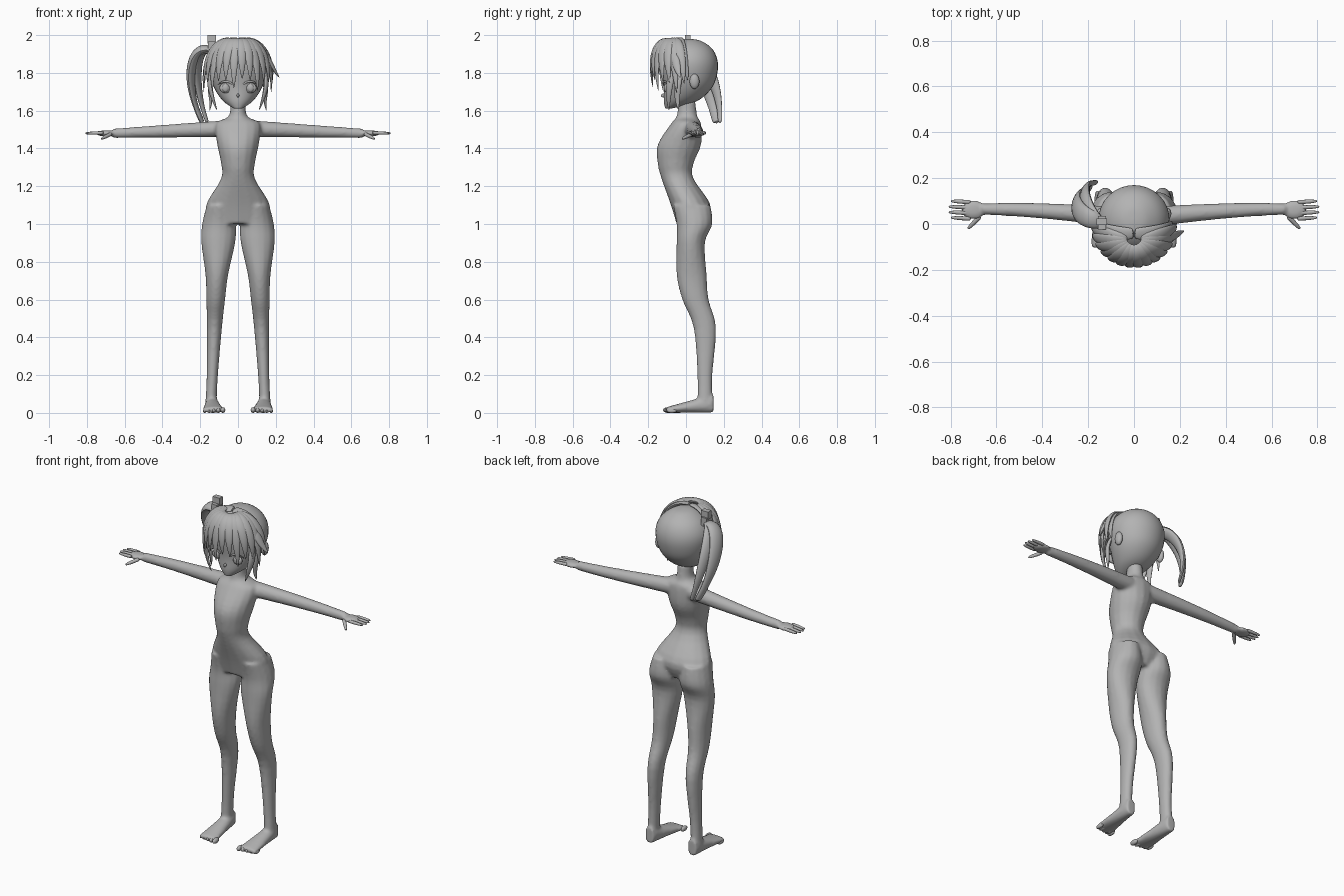
import bpy, bmesh
from math import sin, cos, pi, radians
from mathutils import Vector, Matrix

cube = bpy.data.objects.get("Cube")
if cube:
    bpy.data.objects.remove(cube, do_unlink=True)

grey = bpy.data.materials.new("plain_grey")
grey.use_nodes = True
grey.diffuse_color = (0.45, 0.45, 0.45, 1)
grey.node_tree.nodes["Principled BSDF"].inputs["Base Color"].default_value = grey.diffuse_color


def oval(centre, side, up, count=16):
    centre, side, up = Vector(centre), Vector(side), Vector(up)
    turns = [2 * pi * i / count for i in range(count)]
    return [centre + side * cos(turn) + up * sin(turn) for turn in turns]


def level_ring(z, middle, half, front, back):
    return oval((middle, (front + back) / 2, z), (half, 0, 0), (0, (back - front) / 2, 0))


def spread(steps):
    return [i / steps for i in range(steps + 1)]


def smooth_rows(rows, steps=4):
    """Flowing curve through a few key cross-sections."""
    rows = [Vector(row) for row in rows]
    rows = [rows[0], *rows, rows[-1]]
    result = []
    for before, start, end, after in zip(rows, rows[1:], rows[2:], rows[3:]):
        for t in spread(steps)[:-1]:
            pull_in = (end - before) / 6
            pull_out = (after - start) / 6
            result.append(bezier(start, start + pull_in, end - pull_out, end, t))
    return result + [rows[-1]]


def bezier(start, leave, arrive, end, t):
    s = 1 - t
    return start * s**3 + leave * (3 * s * s * t) + arrive * (3 * s * t * t) + end * t**3


def loft(bm, rings):
    loops = [[bm.verts.new(point) for point in ring] for ring in rings]
    for lower, upper in zip(loops, loops[1:]):
        for i in range(len(lower)):
            bm.faces.new((lower[i - 1], lower[i], upper[i], upper[i - 1]))
    bm.faces.new(loops[0])
    bm.faces.new(loops[-1])


def ball(bm, centre, size):
    matrix = Matrix.Translation(centre) @ Matrix.Diagonal((*size, 1))
    bmesh.ops.create_uvsphere(bm, u_segments=16, v_segments=10, radius=1, matrix=matrix)


def digit(bm, root, tip, radius):
    root, tip = Vector(root), Vector(tip)
    side = (tip - root).cross(Vector((0, 0, 1))).normalized()
    up = side.cross(tip - root).normalized()
    rings = []
    for t in spread(5):
        size = radius * (1 - t**4 / 2)
        rings.append(oval(root.lerp(tip, t), side * size, up * size, 8))
    loft(bm, rings)


def strand(bm, points, width, thickness, blunt=0.0):
    """Flattened tapering lock that lies flat around the head."""
    points = [Vector(point) for point in points]
    rings = []
    for t in spread(12):
        point = bezier(*points, t)
        along = (bezier(*points, t + .01) - bezier(*points, t - .01)).normalized()
        side = along.cross(point - head_middle).normalized()
        taper = max(abs(sin(pi * (.2 + .8 * t))) ** .7, blunt * t, .04)
        rings.append(oval(point, side * width * taper, side.cross(along) * thickness * taper, 8))
    loft(bm, rings)


def finish(name, bm, subdivide=False, angle=50):
    bmesh.ops.recalc_face_normals(bm, faces=bm.faces)
    mesh = bpy.data.meshes.new(name)
    bm.to_mesh(mesh)
    bm.free()
    part = bpy.data.objects.new(name, mesh)
    bpy.context.collection.objects.link(part)
    mesh.materials.append(grey)
    if subdivide:
        part.modifiers.new("round", "SUBSURF").levels = 1
        part.modifiers["round"].render_levels = 1
    bpy.ops.object.select_all(action="DESELECT")
    bpy.context.view_layer.objects.active = part
    part.select_set(True)
    bpy.ops.object.shade_smooth_by_angle(angle=radians(angle))
    return part


head_middle = Vector((0, 0, 1.8))
sides = {"right": -1, "left": 1}

# Body: torso, legs, feet and arms fused into one smooth doll form.
# Key sections give height, half width, front and back.
torso = [(1.65, .04, -.04, .05), (1.57, .05, -.05, .06), (1.53, .12, -.08, .08),
         (1.42, .11, -.15, .08), (1.32, .09, -.15, .04), (1.24, .09, -.13, .04),
         (1.1, .17, -.08, .13), (1, .15, -.05, .1)]
leg = [(1.1, .07, -.07, .13), (1, .09, -.05, .14), (.9, .09, -.05, .1), (.73, .06, -.05, .11),
       (.6, .05, -.02, .12), (.45, .04, .04, .16), (.2, .03, .06, .14), (.04, .03, .06, .14)]
bm = bmesh.new()
loft(bm, [level_ring(z, 0, half, front, back) for z, half, front, back in smooth_rows(torso)])
for s in sides.values():
    loft(bm, [level_ring(z, s * (.145 - .045 * z), half, front, back)
              for z, half, front, back in smooth_rows(leg)])
    foot_rings, arm_rings = [], []
    for t in spread(8):
        tall = .05 - .035 * t
        foot_rings.append(oval((s * (.14 - .01 * t), .145 - .25 * t, tall),
                               (s * (.03 + .03 * t), 0, 0), (0, 0, tall)))
        radius = .045 - .02 * t
        arm_rings.append(oval((s * (.06 + .6 * t), .03 + .035 * sin(t * pi / 2), 1.505 - .025 * t),
                              (0, radius, 0), (0, 0, radius)))
    loft(bm, foot_rings)
    loft(bm, arm_rings)
    ball(bm, (s * .7, .062, 1.48), (.055, .044, .016))
body = finish("body", bm)
fuse = body.modifiers.new("fuse", "REMESH")
fuse.mode, fuse.voxel_size, fuse.use_smooth_shade = "VOXEL", .009, True
relax = body.modifiers.new("relax", "SMOOTH")
relax.factor, relax.iterations = .5, 5

# Fingers and toes
for side, s in sides.items():
    bm = bmesh.new()
    for i in range(4):
        y = .1 - .024 * i
        digit(bm, (s * .71, y - .005, 1.483), (s * (.815 - .01 * abs(i - 1.5)), y, 1.48), .01)
    digit(bm, (s * .67, .035, 1.478), (s * .725, -.022, 1.45), .011)
    finish(side + "_fingers", bm, True)
    bm = bmesh.new()
    for i in range(5):
        radius = .015 - .001 * i
        ball(bm, (s * (.08 + .024 * i), .005 * i - .095, radius), (radius * .85, .027, radius))
    finish(side + "_toes", bm)

# Head with tapered chin
head = [(1.61, .02, -.11, -.08), (1.65, .08, -.12, .06), (1.72, .13, -.12, .14),
        (1.8, .155, -.13, .17), (1.87, .155, -.13, .17), (1.93, .12, -.1, .14),
        (1.97, .06, -.05, .08), (1.98, .01, 0, .02)]
bm = bmesh.new()
loft(bm, [level_ring(z, 0, half, front, back) for z, half, front, back in smooth_rows(head)])
finish("head", bm, True)

# Nose, ears, eyes and lashes
bm = bmesh.new()
ball(bm, (0, -.12, 1.68), (.007, .012, .01))
finish("nose", bm)
for side, s in sides.items():
    bm = bmesh.new()
    ball(bm, (s * .145, .045, 1.755), (.018, .026, .04))
    finish(side + "_ear", bm)
    bm = bmesh.new()
    ball(bm, (s * .066, -.1, 1.72), (.032, .012, .027))
    ball(bm, (s * .066, -.107, 1.72), (.018, .01, .022))
    finish(side + "_eye", bm)
    bm = bmesh.new()
    strand(bm, [(s * .03, -.12, 1.74), (s * .05, -.12, 1.76), (s * .08, -.11, 1.76),
                (s * .11, -.09, 1.735)], .006, .005)
    finish(side + "_upper_lash", bm)

# Fringe: locks fan from the crown, every third one hanging lower
bm = bmesh.new()
count = 14
for i in range(count):
    turn = pi * (i / (count - 1) - .5)
    across, ahead = sin(turn), -cos(turn)
    tip = 1.77 - .03 * abs(across) - (.05 if i % 3 == 0 else 0)
    strand(bm, [(.03 * across, .02 * ahead - .07, 1.97), (.1 * across, .09 * ahead - .05, 1.995),
                (.2 * across, .19 * ahead - .02, 1.9), (.18 * across, .165 * ahead - .01, tip)],
           .031, .014)
finish("fringe", bm, True)

# Swept locks behind the fringe, hanging side locks and a flicked left tip
bm = bmesh.new()
for s in sides.values():
    strand(bm, [(0, -.04, 1.98), (s * .09, -.05, 1.98), (s * .175, -.02, 1.92), (s * .165, .01, 1.76)],
           .036, .012)
    strand(bm, [(s * .12, -.06, 1.86), (s * .17, -.08, 1.78), (s * .15, -.1, 1.7), (s * .11, -.09, 1.6)],
           .022, .013)
    strand(bm, [(s * .13, -.03, 1.8), (s * .17, -.05, 1.72), (s * .13, -.05, 1.68), (s * .15, -.04, 1.6)],
           .02, .012)
strand(bm, [(.11, -.06, 1.92), (.165, -.06, 1.9), (.18, -.05, 1.82), (.22, -.03, 1.775)], .025, .012)
finish("side_locks", bm, True)

# Side ponytail on the right
bm = bmesh.new()
strand(bm, [(-.14, .01, 1.92), (-.25, .02, 1.98), (-.3, .11, 1.75), (-.185, .165, 1.53)], .05, .026, .55)
strand(bm, [(-.14, 0, 1.92), (-.22, .05, 1.95), (-.25, .19, 1.77), (-.16, .18, 1.53)], .04, .022, .4)
finish("ponytail", bm, True)

# Blocky hair tie
bm = bmesh.new()
for centre, size in (((-.14, .005, 1.94), (.035, .06, .05)), ((-.14, .01, 1.978), (.045, .03, .044))):
    matrix = Matrix.Translation(centre) @ Matrix.Diagonal((*size, 1))
    bmesh.ops.create_cube(bm, size=1, matrix=matrix)
finish("hair_tie", bm, angle=30)
